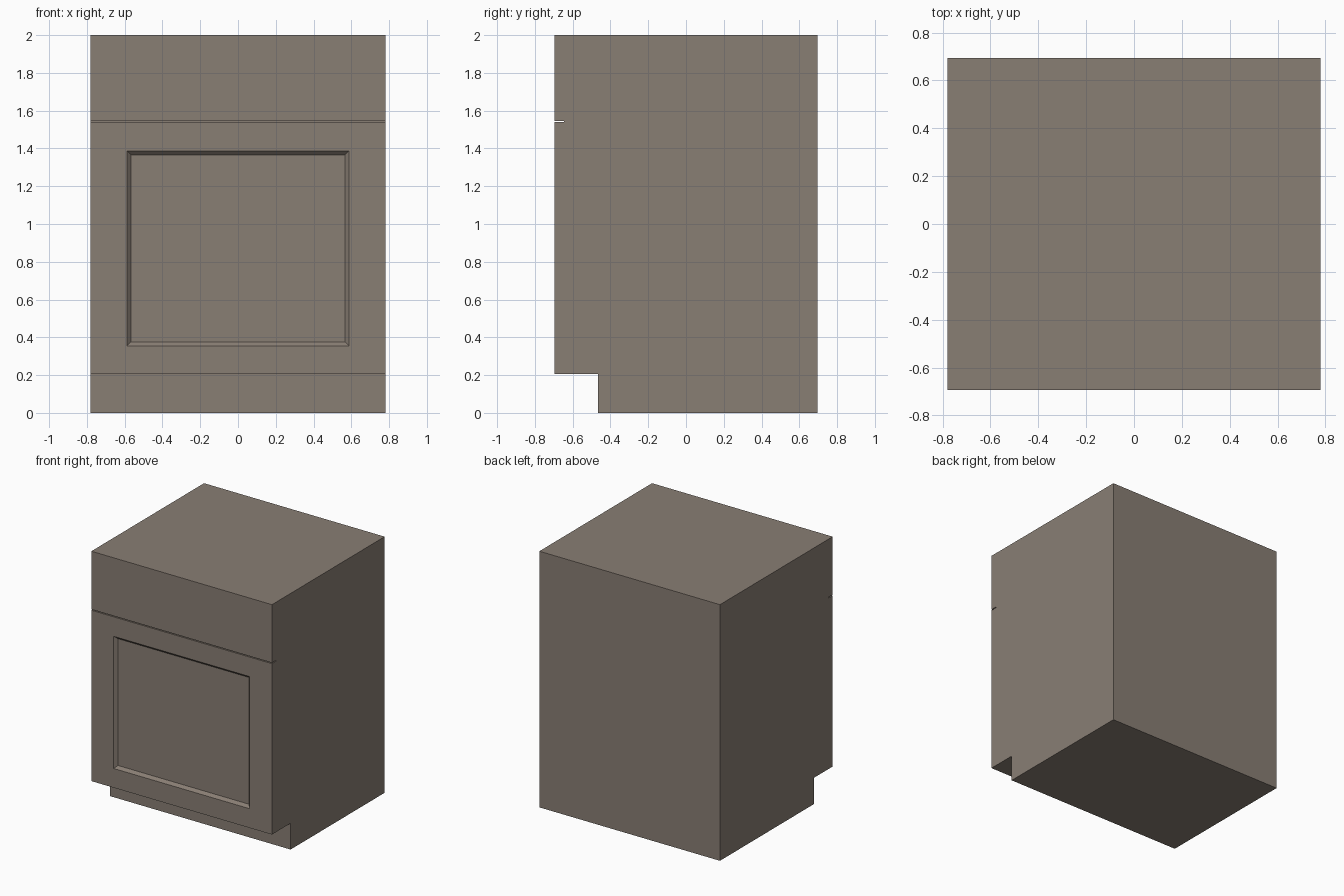
import bpy, bmesh

if "Cube" in bpy.data.objects:
    bpy.data.objects.remove(bpy.data.objects["Cube"])

W = 0.78             # half width
F, B = -0.695, 0.695  # front and back planes
KICK_Y, KICK_Z = -0.465, 0.205
GAP_LO, GAP_HI, GAP_Y = 1.539, 1.546, -0.645

bm = bmesh.new()

# Cabinet side profile (y, z): toe kick at the bottom, thin gap under the drawer
profile = [(KICK_Y, 0), (B, 0), (B, 2), (F, 2), (F, GAP_HI), (GAP_Y, GAP_HI),
           (GAP_Y, GAP_LO), (F, GAP_LO), (F, KICK_Z), (KICK_Y, KICK_Z)]
side = bm.faces.new([bm.verts.new((-W, y, z)) for y, z in profile])
ext = bmesh.ops.extrude_face_region(bm, geom=[side])
bmesh.ops.translate(bm, vec=(2 * W, 0, 0),
                    verts=[v for v in ext["geom"] if isinstance(v, bmesh.types.BMVert)])
bmesh.ops.recalc_face_normals(bm, faces=bm.faces)
bm.normal_update()


def inset_to(face, half_x, z0, z1, y):
    """Inset a front face and fit the new inner face to a rectangle."""
    bmesh.ops.inset_region(bm, faces=[face], thickness=0.01)
    c = face.calc_center_median()
    for v in face.verts:
        v.co = (half_x if v.co.x > c.x else -half_x, y, z1 if v.co.z > c.z else z0)


# Door: flat frame, then a bevelled step down to the recessed panel
door = next(f for f in bm.faces if f.normal.y < -0.9
            and abs(f.calc_center_median().y - F) < 1e-4
            and KICK_Z < f.calc_center_median().z < GAP_LO)
inset_to(door, 0.587, 0.355, 1.387, F)
inset_to(door, 0.566, 0.376, 1.366, F + 0.022)

mesh = bpy.data.meshes.new("base_cabinet")
bm.to_mesh(mesh)
bm.free()
cabinet = bpy.data.objects.new("base_cabinet", mesh)
bpy.context.collection.objects.link(cabinet)

# Warm grey-brown paint
paint = bpy.data.materials.new("taupe_paint")
paint.diffuse_color = (0.25, 0.21, 0.175, 1)
paint.use_nodes = True
paint.node_tree.nodes["Principled BSDF"].inputs["Base Color"].default_value = paint.diffuse_color
mesh.materials.append(paint)
